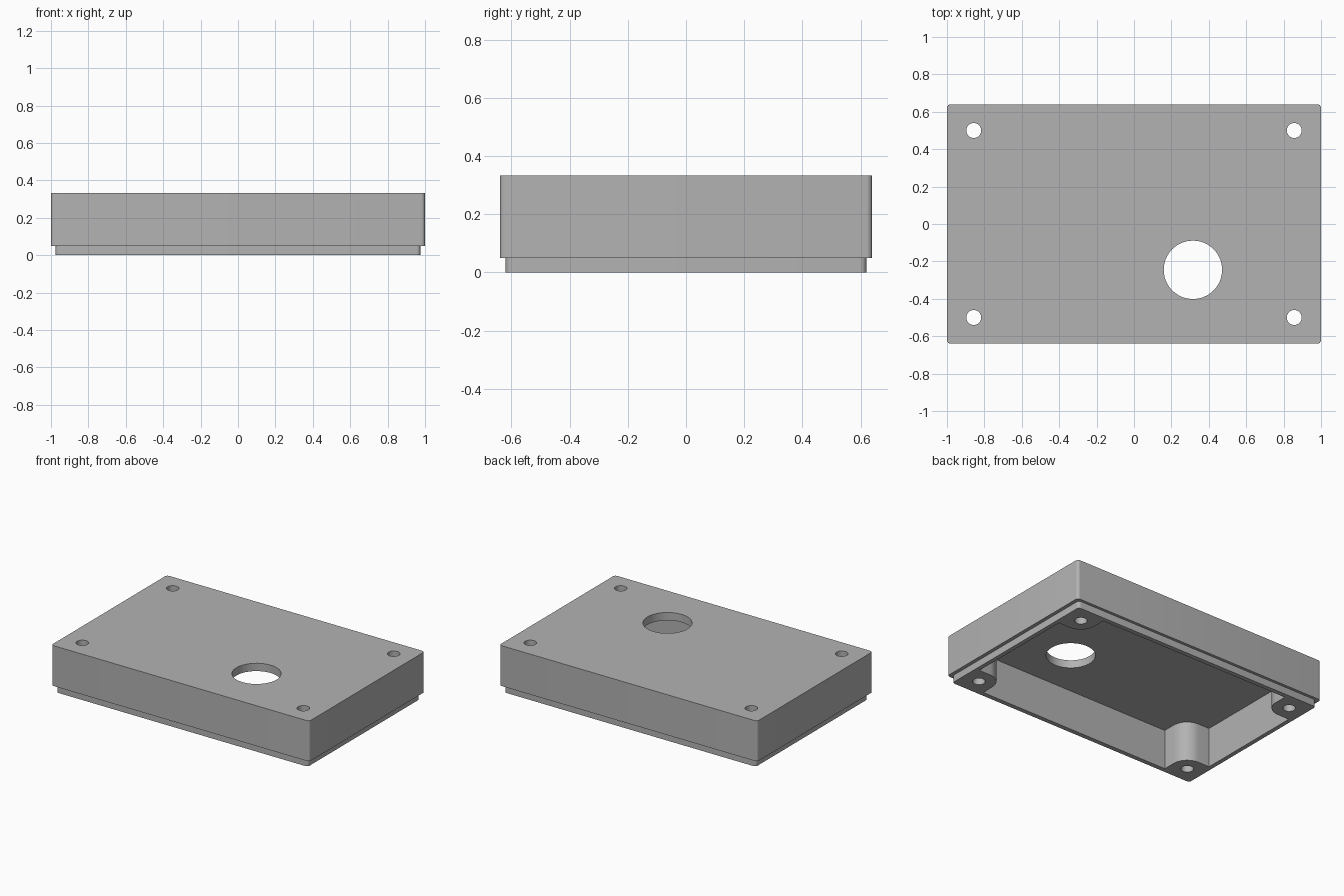
import bpy, bmesh
from math import pi, sin, cos

if "Cube" in bpy.data.objects:
    bpy.data.objects.remove(bpy.data.objects["Cube"], do_unlink=True)

HEIGHT, STEP, CEILING = 0.333, 0.05, 0.278
HOLE_X, HOLE_Y, POST_R = 0.857, 0.5, 0.11

grey = bpy.data.materials.new("mid grey plastic")
grey.use_nodes = True
colour = (0.45, 0.45, 0.45, 1)
grey.diffuse_color = colour
grey.node_tree.nodes["Principled BSDF"].inputs["Base Color"].default_value = colour


def arc(cx, cy, r, start, end, steps):
    turn = (end - start) / steps
    return [(cx + r * cos(start + turn * i), cy + r * sin(start + turn * i))
            for i in range(steps + 1)]


def mirror_quarter(quarter):
    """Repeat a first-quadrant outline in all four quadrants, anticlockwise."""
    outline = []
    for sx, sy in ((1, 1), (-1, 1), (-1, -1), (1, -1)):
        part = quarter if sx * sy > 0 else quarter[::-1]
        outline += [(sx * x, sy * y) for x, y in part]
    return outline


def rounded_rect(half_x, half_y, r):
    return mirror_quarter(arc(half_x - r, half_y - r, r, 0, pi / 2, 6))


def circle(cx, cy, r, steps):
    return arc(cx, cy, r, 0, 2 * pi, steps)[:-1]


def prism(name, outline, z0, z1):
    bm = bmesh.new()
    base = bm.faces.new([bm.verts.new((x, y, z0)) for x, y in outline])
    top = bmesh.ops.extrude_face_region(bm, geom=[base])["geom"]
    for v in top:
        if isinstance(v, bmesh.types.BMVert):
            v.co.z = z1
    bmesh.ops.recalc_face_normals(bm, faces=bm.faces)
    mesh = bpy.data.meshes.new(name)
    bm.to_mesh(mesh)
    bm.free()
    mesh.materials.append(grey)
    obj = bpy.data.objects.new(name, mesh)
    bpy.context.collection.objects.link(obj)
    return obj


def combine(target, tool, operation):
    mod = target.modifiers.new(operation, "BOOLEAN")
    mod.operation, mod.solver, mod.object = operation, "EXACT", tool
    bpy.context.view_layer.objects.active = target
    bpy.ops.object.modifier_apply(modifier=mod.name)
    bpy.data.objects.remove(tool, do_unlink=True)


# Outer shell with the stepped lip below it
cover = prism("enclosure_cover", rounded_rect(1, 0.64, 0.02), STEP, HEIGHT)
lip = prism("lip", rounded_rect(0.975, 0.62, 0.02), 0, 0.2)
combine(cover, lip, "UNION")

# Cavity that leaves a rounded screw post in each corner
inner_x, inner_y = 0.945, 0.588
quarter = [(inner_x, HOLE_Y - POST_R)]
quarter += arc(HOLE_X, HOLE_Y, POST_R, 1.5 * pi, pi, 12)
quarter += [(HOLE_X - POST_R, inner_y)]
combine(cover, prism("cavity", mirror_quarter(quarter), -0.1, CEILING), "DIFFERENCE")

# Screw holes through the posts
for sx in (-1, 1):
    for sy in (-1, 1):
        hole = prism("screw_hole", circle(sx * HOLE_X, sy * HOLE_Y, 0.04, 32), -0.1, 0.5)
        combine(cover, hole, "DIFFERENCE")

# Large round opening in the top
opening = prism("opening", circle(0.315, -0.245, 0.156, 64), 0.1, 0.5)
combine(cover, opening, "DIFFERENCE")

bpy.ops.object.select_all(action="DESELECT")
cover.select_set(True)
bpy.context.view_layer.objects.active = cover
bpy.ops.object.shade_smooth_by_angle(angle=pi / 6)
